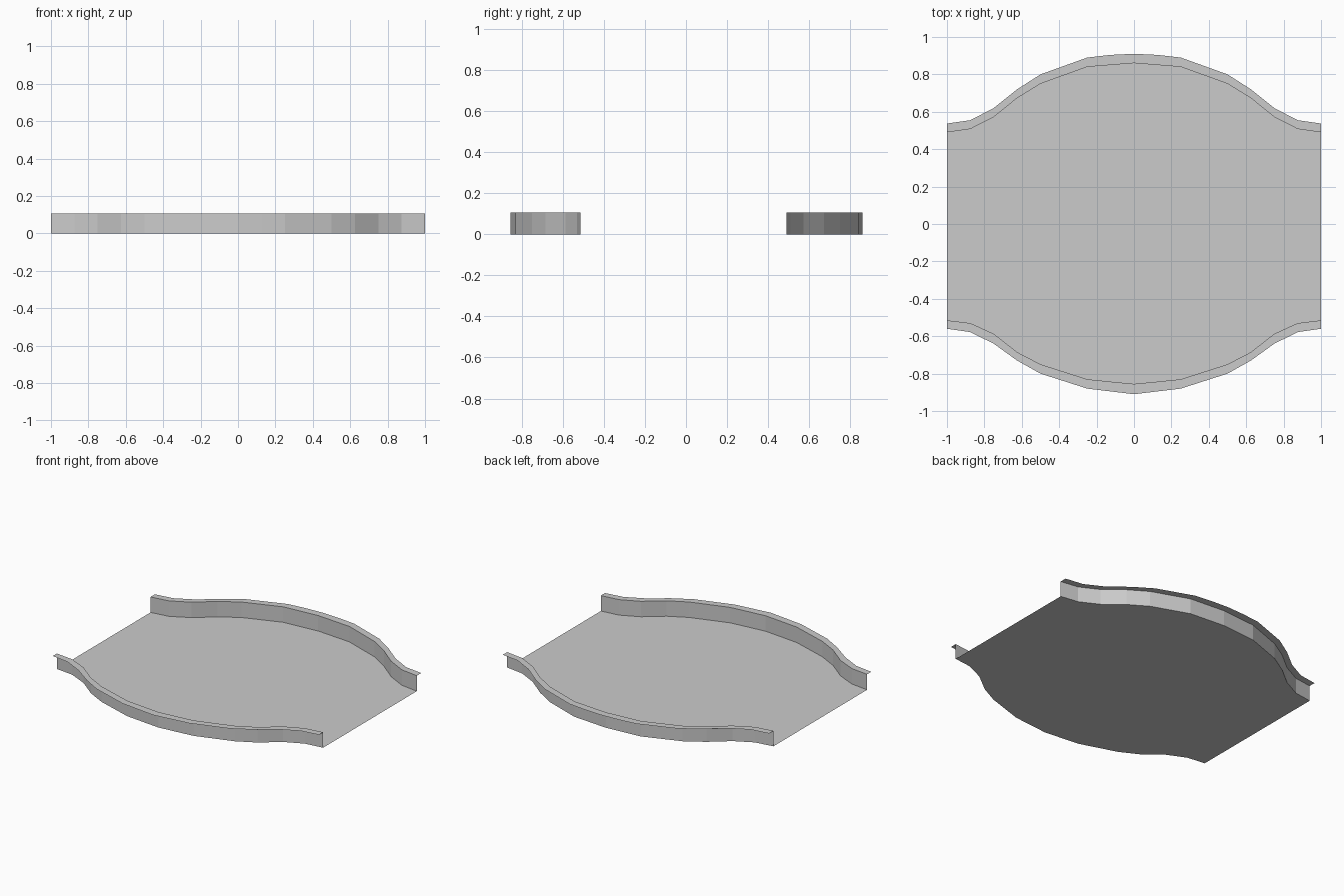
import bpy

if "Cube" in bpy.data.objects:
    bpy.data.objects.remove(bpy.data.objects["Cube"])

HEIGHT = 0.105

# Half outlines from the centre to the end: x, wall y, flange edge y
BACK = [(0, 0.86, 0.91), (0.125, 0.85, 0.904), (0.25, 0.84, 0.89),
        (0.375, 0.795, 0.845), (0.5, 0.75, 0.80), (0.625, 0.673, 0.72),
        (0.75, 0.572, 0.62), (0.875, 0.508, 0.555), (1, 0.49, 0.537)]
FRONT = [(0, -0.855, -0.91), (0.125, -0.843, -0.895), (0.25, -0.83, -0.88),
         (0.375, -0.79, -0.84), (0.5, -0.75, -0.80), (0.625, -0.685, -0.73),
         (0.75, -0.587, -0.64), (0.875, -0.53, -0.578), (1, -0.515, -0.56)]


def mirrored(half):
    return [(-x, a, b) for x, a, b in reversed(half[1:])] + half


def sheet(name, rows):
    """Join rows of points into a flat-shaded strip of quads."""
    n = len(rows[0])
    verts = [p for row in rows for p in row]
    faces = [(r * n + i, r * n + i + 1, (r + 1) * n + i + 1, (r + 1) * n + i)
             for r in range(len(rows) - 1) for i in range(n - 1)]
    mesh = bpy.data.meshes.new(name)
    mesh.from_pydata(verts, [], faces)
    obj = bpy.data.objects.new(name, mesh)
    bpy.context.collection.objects.link(obj)
    return obj


def base_line(side):
    return [(x, a, 0) for x, a, b in side]


def rail_rows(side):
    return [base_line(side),
            [(x, a, HEIGHT) for x, a, b in side],
            [(x, b, HEIGHT) for x, a, b in side]]


back, front = mirrored(BACK), mirrored(FRONT)

# Floor panel between the two curved sides
sheet("floor", [base_line(front), base_line(back)])

# Upright walls with outward flanges, facing the inside and up
sheet("back_rail", rail_rows(back))
sheet("front_rail", rail_rows(front)[::-1])
